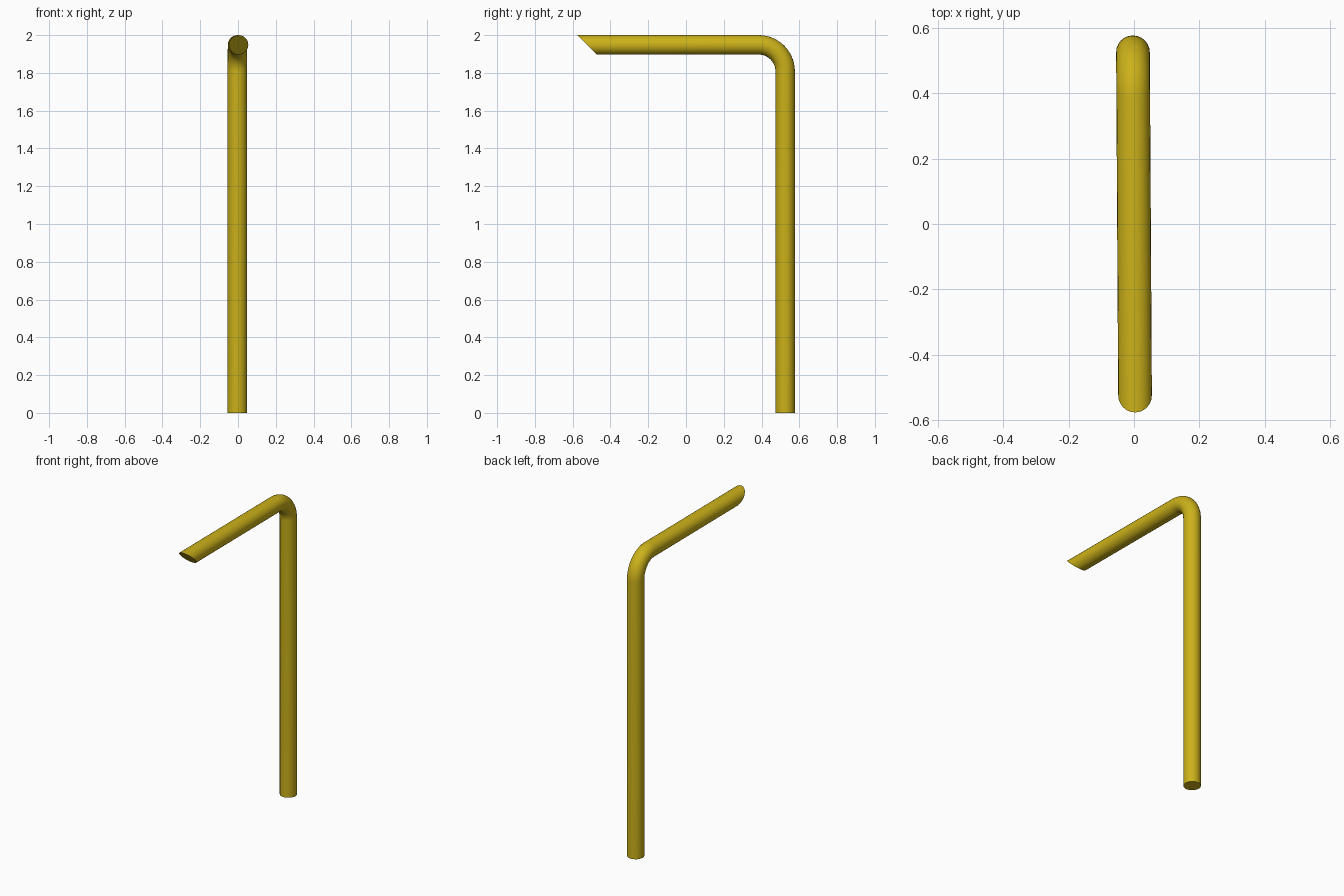
import bpy, bmesh
from math import sin, cos, pi, radians
from mathutils import Vector

if "Cube" in bpy.data.objects:
    bpy.data.objects.remove(bpy.data.objects["Cube"])

SIDES, R = 24, 0.0515      # pipe section
BEND = 0.14                # centreline bend radius
Y_POST, Z_ARM = 0.525, 1.9485
cy, cz = Y_POST - BEND, Z_ARM - BEND

bm = bmesh.new()


def ring(centre, normal, slant=0.0):
    """Circle spanned by x and normal; slant shears it along y for the mitred end."""
    verts = []
    for i in range(SIDES):
        a = 2 * pi * i / SIDES
        p = Vector(centre) + R * (cos(a) * Vector((1, 0, 0)) + sin(a) * Vector(normal))
        p.y -= slant * R * sin(a)
        p.x -= 0.006 * p.y          # the arm is turned very slightly off the y axis
        verts.append(bm.verts.new(p))
    return verts


# Post foot, elbow, then arm ending in a slanted cut
rings = [ring((0, Y_POST, 0), (0, 1, 0))]
STEPS = 12
for k in range(STEPS + 1):
    t = radians(90 * k / STEPS)
    n = (0, cos(t), sin(t))
    rings.append(ring((0, cy + BEND * cos(t), cz + BEND * sin(t)), n))
rings.append(ring((0, -0.5235, Z_ARM), (0, 0, 1), 1.02))

for a, b in zip(rings, rings[1:]):
    for i in range(SIDES):
        j = (i + 1) % SIDES
        bm.faces.new((a[i], a[j], b[j], b[i]))
bm.faces.new(rings[0])
bm.faces.new(rings[-1])
bmesh.ops.recalc_face_normals(bm, faces=bm.faces)

mesh = bpy.data.meshes.new("bent_pipe")
bm.to_mesh(mesh)
bm.free()
pipe = bpy.data.objects.new("bent_pipe", mesh)
bpy.context.collection.objects.link(pipe)

# Yellow finish
mat = bpy.data.materials.new("yellow")
mat.diffuse_color = (0.6, 0.44, 0.01, 1)
mat.use_nodes = True
mat.node_tree.nodes["Principled BSDF"].inputs["Base Color"].default_value = mat.diffuse_color
mesh.materials.append(mat)

# Smooth sides, sharp end caps
bpy.context.view_layer.objects.active = pipe
pipe.select_set(True)
bpy.ops.object.shade_smooth_by_angle(angle=radians(35))
